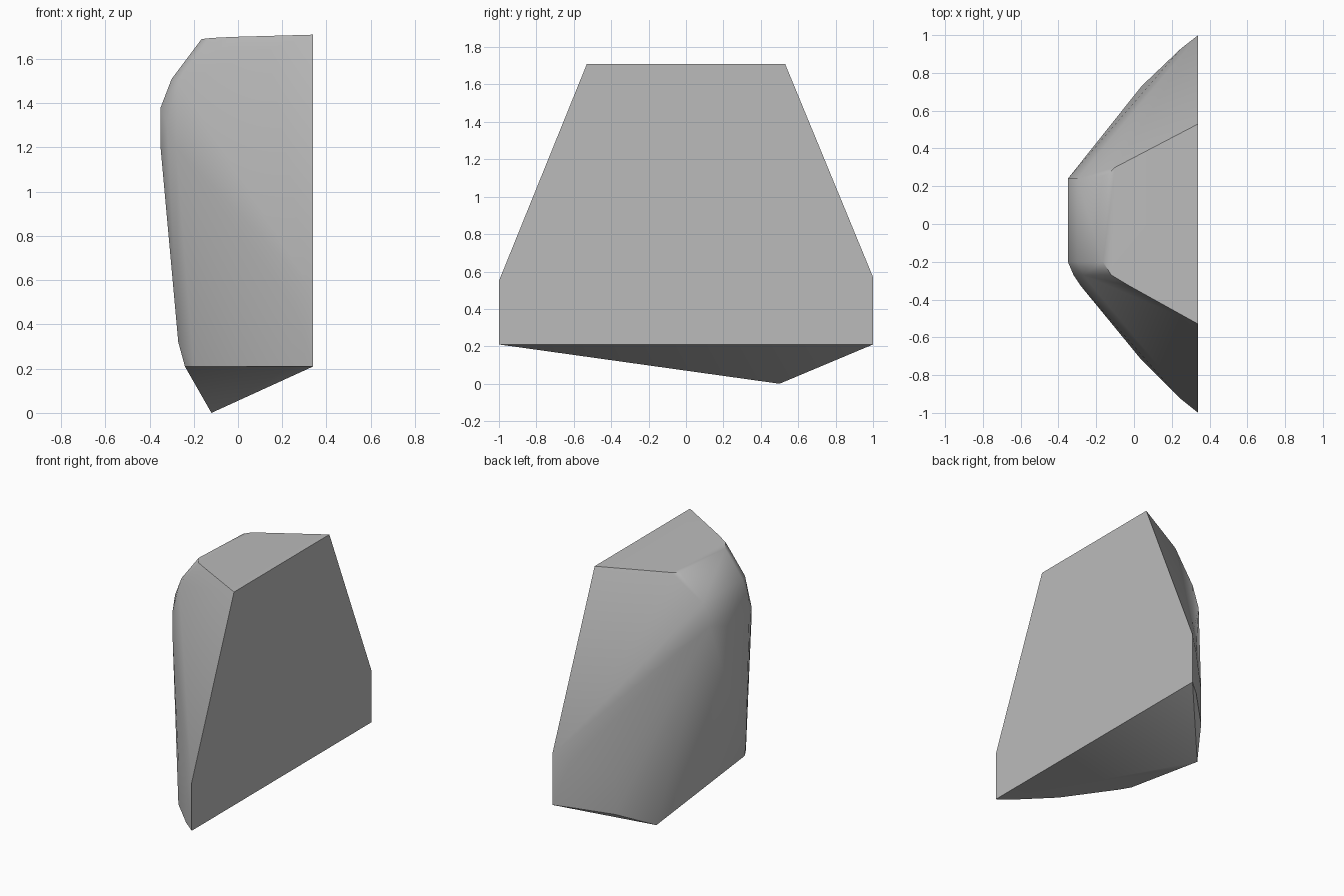
import bpy, bmesh, math

cube = bpy.data.objects.get("Cube")
if cube:
    bpy.data.objects.remove(cube, do_unlink=True)


def make_material(name, color):
    mat = bpy.data.materials.new(name)
    mat.use_nodes = True
    mat.diffuse_color = color
    mat.node_tree.nodes["Principled BSDF"].inputs["Base Color"].default_value = color
    return mat


FLAT_X = 0.34

# Flat cut face, as a (y, z) profile
cut_face = [(FLAT_X, y, z) for y, z in
            [(-1, 0.21), (-1, 0.55), (-0.53, 1.71), (0.53, 1.71), (1, 0.57), (1, 0.21)]]

# Rim of the nearly level top
top_rim = [(-0.10, 0.30, 1.695), (-0.14, 0.26, 1.69), (-0.165, -0.20, 1.69),
           (-0.12, -0.27, 1.695), (-0.02, -0.33, 1.70)]

# Rounded shoulder and narrow outer face
shoulder = [(-0.30, 0.24, 1.51), (-0.30, -0.20, 1.51), (-0.27, -0.27, 1.50),
            (-0.35, 0.24, 1.36), (-0.35, -0.20, 1.38), (-0.35, -0.20, 1.20),
            (-0.32, -0.27, 1.30), (-0.28, -0.33, 1.20)]

# Bowed lower sides
lower_sides = [(0.24, -0.92, 0.21), (0.24, -0.92, 0.50), (0.04, -0.72, 0.21), (0.04, -0.72, 0.50),
               (0.25, 0.93, 0.19), (0.25, 0.93, 0.50), (0.04, 0.73, 0.12), (0.04, 0.73, 0.38)]

# Underside, falling to one low point
underside = [(-0.20, -0.38, 0.21), (-0.24, -0.31, 0.21), (-0.27, -0.28, 0.32), (-0.12, 0.50, 0.0)]

# Wrap the points in a convex shell
bm = bmesh.new()
for p in cut_face + top_rim + shoulder + lower_sides + underside:
    bm.verts.new(p)
hull = bmesh.ops.convex_hull(bm, input=bm.verts[:])
loose = [v for v in bm.verts if not v.link_faces]
bmesh.ops.delete(bm, geom=loose, context='VERTS')
bmesh.ops.dissolve_limit(bm, angle_limit=math.radians(1.5), verts=bm.verts[:], edges=bm.edges[:])
bmesh.ops.recalc_face_normals(bm, faces=bm.faces[:])

mesh = bpy.data.meshes.new("stone_chunk")
bm.to_mesh(mesh)
bm.free()
mesh.materials.append(make_material("stone grey", (0.5, 0.5, 0.5, 1)))
stone = bpy.data.objects.new("stone_chunk", mesh)
bpy.context.collection.objects.link(stone)

# Smooth rounded sides, crisp cut edges
bpy.ops.object.select_all(action='DESELECT')
stone.select_set(True)
bpy.context.view_layer.objects.active = stone
bpy.ops.object.shade_smooth_by_angle(angle=math.radians(42))
